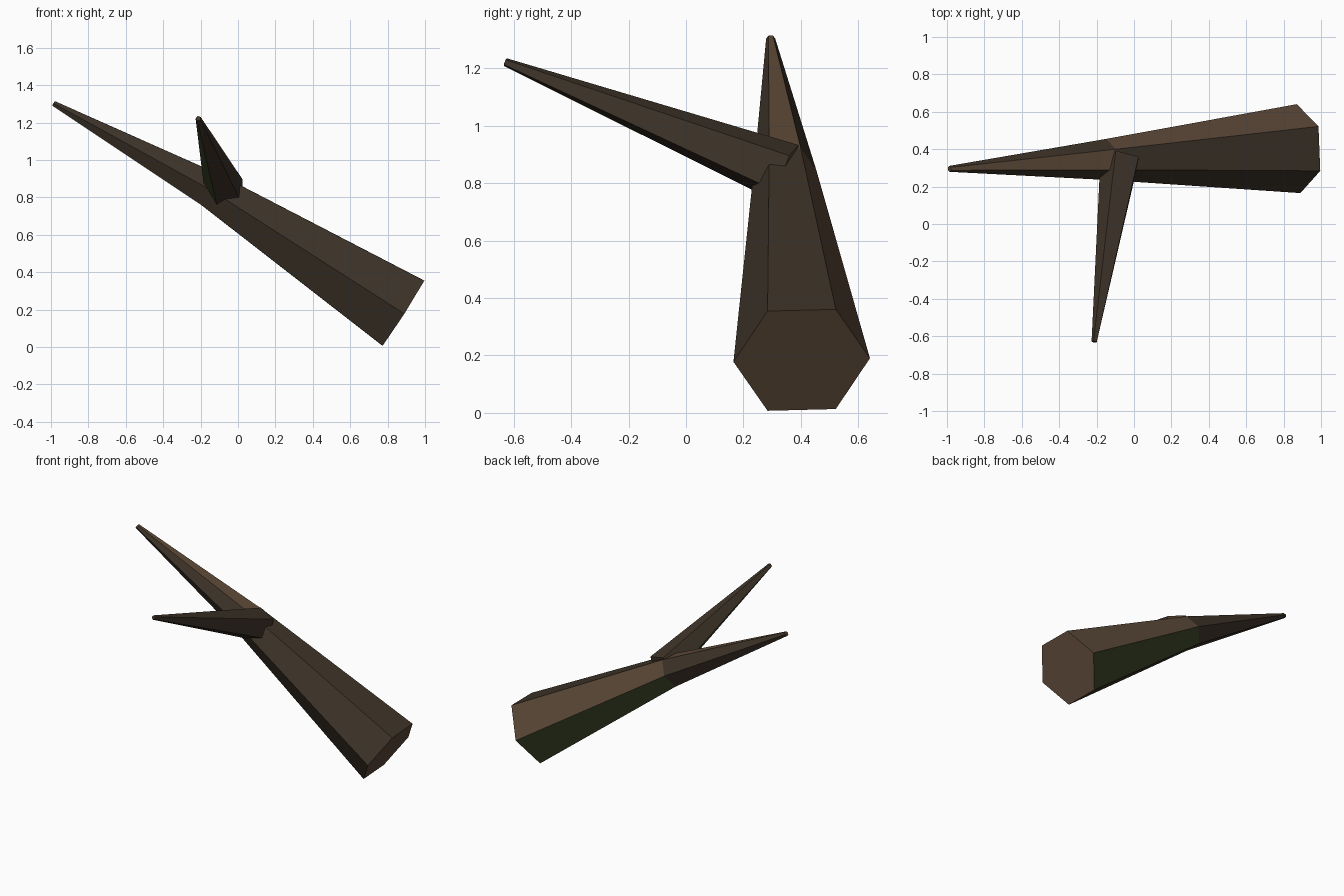
import bpy, bmesh, math
from mathutils import Vector

if "Cube" in bpy.data.objects:
    bpy.data.objects.remove(bpy.data.objects["Cube"])


def material(name, rgb):
    m = bpy.data.materials.new(name)
    m.diffuse_color = (*rgb, 1)
    m.use_nodes = True
    m.node_tree.nodes["Principled BSDF"].inputs["Base Color"].default_value = m.diffuse_color
    return m


MATS = [material("dark_bark", (0.048, 0.034, 0.022)),
        material("light_bark", (0.112, 0.069, 0.041)),
        material("moss", (0.050, 0.062, 0.022))]
DARK, LIGHT, MOSS = 0, 1, 2


def tapered_limb(name, stations, up, sides, start, colours, cap_colours):
    """Loft polygon rings along (centre, radius) stations, one colour per side."""
    axis = (Vector(stations[1][0]) - Vector(stations[0][0])).normalized()
    up = Vector(up)
    up = (up - axis * up.dot(axis)).normalized()
    side = axis.cross(up)
    bm = bmesh.new()
    rings = []
    for centre, r in stations:
        ring = []
        for i in range(sides):
            t = math.radians(start + 360 * i / sides)
            ring.append(bm.verts.new(Vector(centre) + r * (side * math.cos(t) + up * math.sin(t))))
        rings.append(ring)
    for lower, upper, cols in zip(rings, rings[1:], colours):
        for i in range(sides):
            j = (i + 1) % sides
            bm.faces.new((lower[i], lower[j], upper[j], upper[i])).material_index = cols[i]
    for ring, col in zip((rings[0], rings[-1]), cap_colours):
        bm.faces.new(ring).material_index = col
    bmesh.ops.recalc_face_normals(bm, faces=bm.faces)
    me = bpy.data.meshes.new(name)
    bm.to_mesh(me)
    bm.free()
    for m in MATS:
        me.materials.append(m)
    ob = bpy.data.objects.new(name, me)
    bpy.context.collection.objects.link(ob)
    return ob


# Main six-sided branch, thick at the cut end and tapering to a point
tapered_limb("main_branch",
             [((0.88, 0.403, 0.184), 0.238), ((-0.145, 0.345, 0.84), 0.11), ((-0.986, 0.295, 1.303), 0.016)],
             (0.54, 0, 0.84), 6, 0,
             [[LIGHT, DARK, DARK, DARK, DARK, MOSS], [DARK, LIGHT, DARK, DARK, DARK, DARK]],
             (LIGHT, LIGHT))

# Five-sided twig growing forward from the middle of the branch
tapered_limb("side_twig",
             [((-0.068, 0.349, 0.834), 0.112), ((-0.212, -0.63, 1.222), 0.015)],
             (0.346, 0.294, 0.886), 5, 54,
             [[DARK, DARK, DARK, MOSS, DARK]],
             (LIGHT, DARK))
